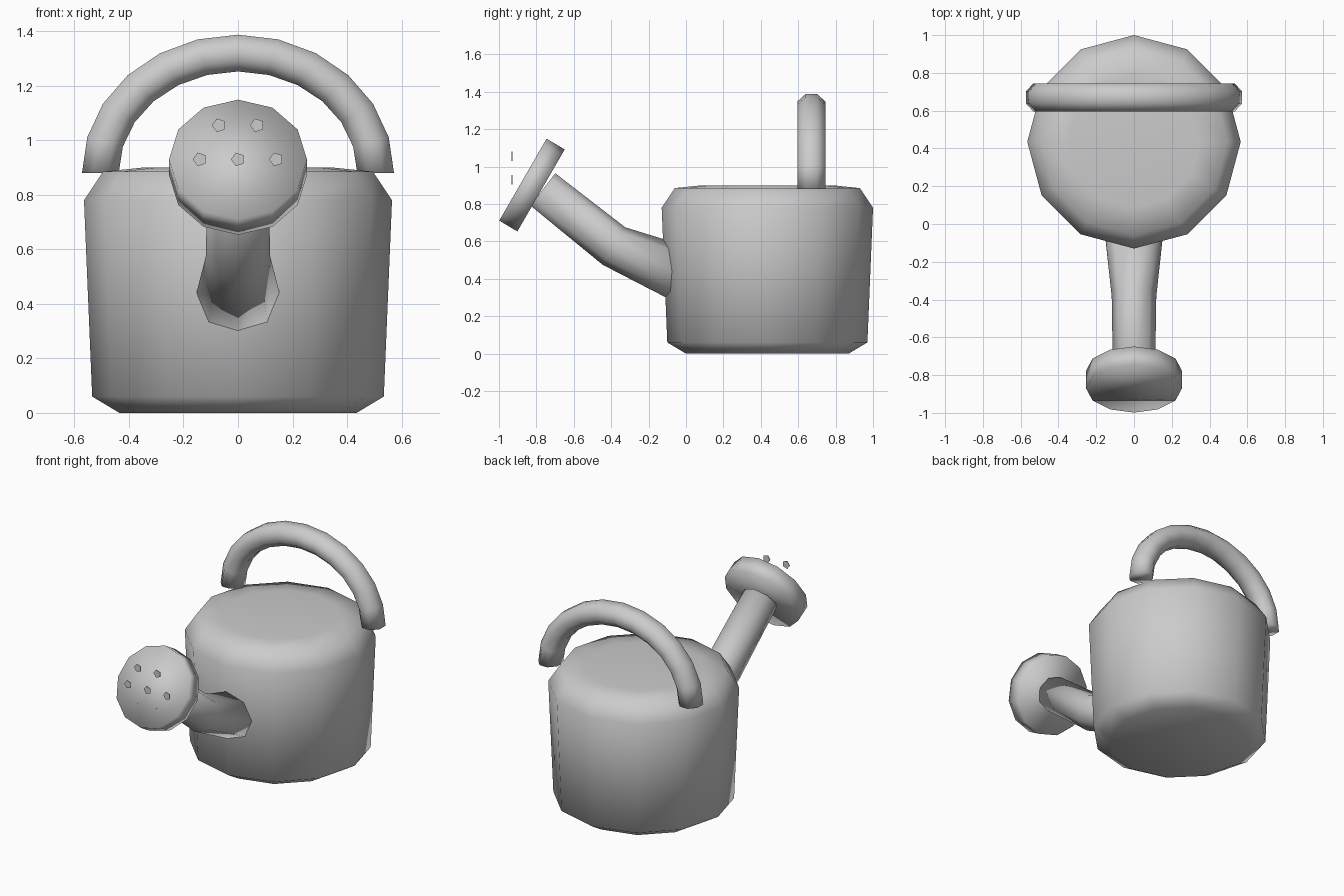
import bpy
from math import sin, cos, pi, radians
from mathutils import Vector

cube = bpy.data.objects.get("Cube")
if cube:
    bpy.data.objects.remove(cube)

grey = bpy.data.materials.new("light grey")
grey.use_nodes = True
colour = (0.6, 0.6, 0.6, 1)
grey.diffuse_color = colour
grey.node_tree.nodes["Principled BSDF"].inputs["Base Color"].default_value = colour

X, Y, Z = Vector((1, 0, 0)), Vector((0, 1, 0)), Vector((0, 0, 1))


def loft(name, rings, sides, smooth=True, turn=0):
    """Skin rings given as (centre, u radius vector, v radius vector), with end caps."""
    verts, faces = [], []
    for centre, u, v in rings:
        for i in range(sides):
            a = 2 * pi * i / sides + turn
            verts.append(Vector(centre) + u * cos(a) + v * sin(a))
    for r in range(len(rings) - 1):
        for i in range(sides):
            j = (i + 1) % sides
            a, b = r * sides, (r + 1) * sides
            faces.append((a + i, a + j, b + j, b + i))
    faces.append(tuple(reversed(range(sides))))
    faces.append(tuple(range(len(verts) - sides, len(verts))))
    mesh = bpy.data.meshes.new(name)
    mesh.from_pydata(verts, [], faces)
    mesh.materials.append(grey)
    mesh.polygons.foreach_set("use_smooth", [smooth] * len(faces))
    mesh.update()
    obj = bpy.data.objects.new(name, mesh)
    bpy.context.collection.objects.link(obj)
    return obj


# Can body: twelve-sided, softened at the foot and shoulder
profile = [(0.435, 0), (0.535, 0.06), (0.565, 0.78), (0.495, 0.885), (0.35, 0.9)]
loft("can_body", [((0, 0.435, z), X * r, Y * r) for r, z in profile], 12)

# Handle: arched tube across the top
arch = []
for i in range(13):
    t = pi * i / 12
    out = Vector((cos(t), 0, sin(t)))
    centre = (0.505 * cos(t), 0.67, 0.88 + 0.44 * sin(t))
    arch.append((centre, out * 0.073, Y * 0.081))
loft("handle", arch, 8, turn=pi / 8)

# Spout: bent, tapering tube
spout = [(0, 0.41, 0.165, 0.16, 0), (-0.385, 0.575, 0.117, 0.118, 31),
         (-0.765, 0.8775, 0.109, 0.112, 37)]
rings = []
for y, z, up, wide, tilt in spout:
    a = radians(tilt)
    rings.append(((0, y, z), X * wide, Vector((0, sin(a), cos(a))) * up))
loft("spout", rings, 8)

# Sprinkler head: disc tilted upward
tilt_up = Vector((0, 0.5, cos(pi / 6))) * 0.253
loft("sprinkler_head", [((0, -0.775, 0.8725), X * 0.253, tilt_up),
                        ((0, -0.872, 0.93), X * 0.253, tilt_up)], 12)

# Sprinkler holes: thin upright pentagon plates in three rows
spots = [(x, z) for z, row in ((1.055, (-0.07, 0.07)), (0.93, (-0.14, 0, 0.14)),
                               (0.805, (-0.07, 0.07))) for x in row]
for n, (x, z) in enumerate(spots, 1):
    loft(f"sprinkler_hole_{n}", [((x, y, z), X * 0.026, Z * 0.026)
                                 for y in (-0.928, -0.932)], 5, False, pi)
